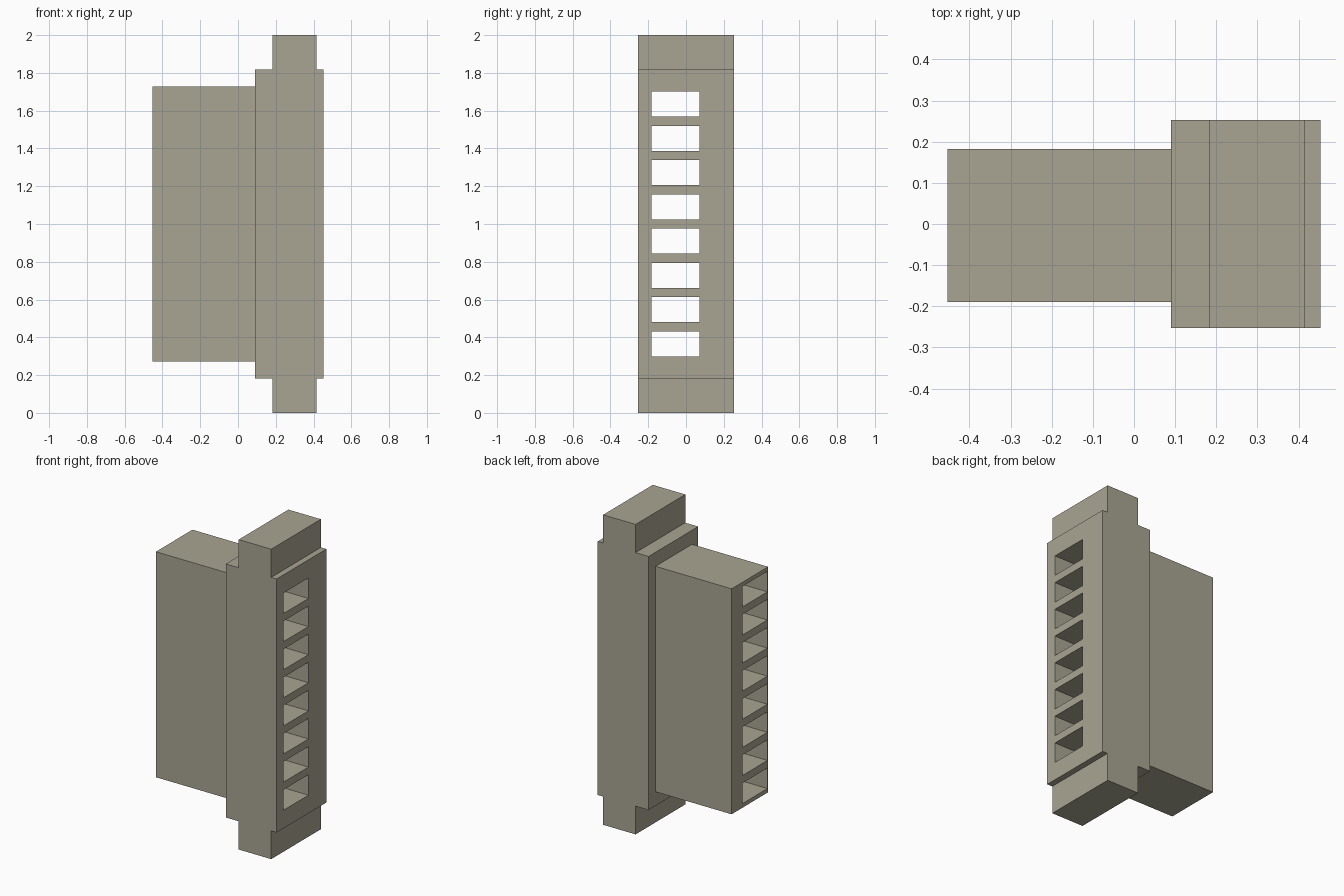
import bpy
import bmesh
from mathutils import Matrix, Vector

if "Cube" in bpy.data.objects:
    bpy.data.objects.remove(bpy.data.objects["Cube"])

plastic = bpy.data.materials.new("warm_grey_plastic")
plastic.diffuse_color = (0.397, 0.376, 0.292, 1)
plastic.use_nodes = True
plastic.node_tree.nodes["Principled BSDF"].inputs["Base Color"].default_value = plastic.diffuse_color

SLOTS = 8
PITCH = 0.1813
SLOT_HEIGHT = 0.132


def add_box(bm, low, high):
    low, high = Vector(low), Vector(high)
    size = high - low
    bmesh.ops.create_cube(bm, size=1, matrix=Matrix.Translation((low + high) / 2)
                          @ Matrix.Diagonal((*size, 1)))


def make_object(name, bm):
    bmesh.ops.recalc_face_normals(bm, faces=bm.faces[:])
    mesh = bpy.data.meshes.new(name)
    bm.to_mesh(mesh)
    bm.free()
    mesh.materials.append(plastic)
    obj = bpy.data.objects.new(name, mesh)
    bpy.context.collection.objects.link(obj)
    return obj


# Rear housing: plain block behind the flange
bm = bmesh.new()
add_box(bm, (-0.453, -0.19, 0.2725), (0.09, 0.182, 1.7275))
housing = make_object("rear_housing", bm)

# Flange: stepped side profile with end tabs, mirrored about z = 1, extruded along y
upper = [(0.453, 1.818), (0.4145, 1.818), (0.4145, 2.0),
         (0.1825, 2.0), (0.1825, 1.818), (0.09, 1.818)]
profile = upper + [(x, 2 - z) for x, z in reversed(upper)]
bm = bmesh.new()
face = bm.faces.new([bm.verts.new((x, -0.253, z)) for x, z in profile])
ext = bmesh.ops.extrude_face_region(bm, geom=[face])
bmesh.ops.translate(bm, vec=(0, 0.506, 0),
                    verts=[g for g in ext["geom"] if isinstance(g, bmesh.types.BMVert)])
flange = make_object("front_flange", bm)

# Slot cutters: a column of rectangular through-holes along x
bm = bmesh.new()
for i in range(SLOTS):
    z = 1 + (i - (SLOTS - 1) / 2) * PITCH
    add_box(bm, (-0.6, -0.183, z - SLOT_HEIGHT / 2), (0.6, 0.071, z + SLOT_HEIGHT / 2))
cutter = make_object("slot_cutter", bm)

for obj in (housing, flange):
    cut = obj.modifiers.new("slots", 'BOOLEAN')
    cut.operation = 'DIFFERENCE'
    cut.solver = 'EXACT'
    cut.object = cutter

# Bake the slots into the parts and drop the cutter
depsgraph = bpy.context.evaluated_depsgraph_get()
baked = [(o, bpy.data.meshes.new_from_object(o.evaluated_get(depsgraph)))
         for o in (housing, flange)]
for obj, mesh in baked:
    obj.modifiers.clear()
    obj.data = mesh
bpy.data.objects.remove(cutter)
